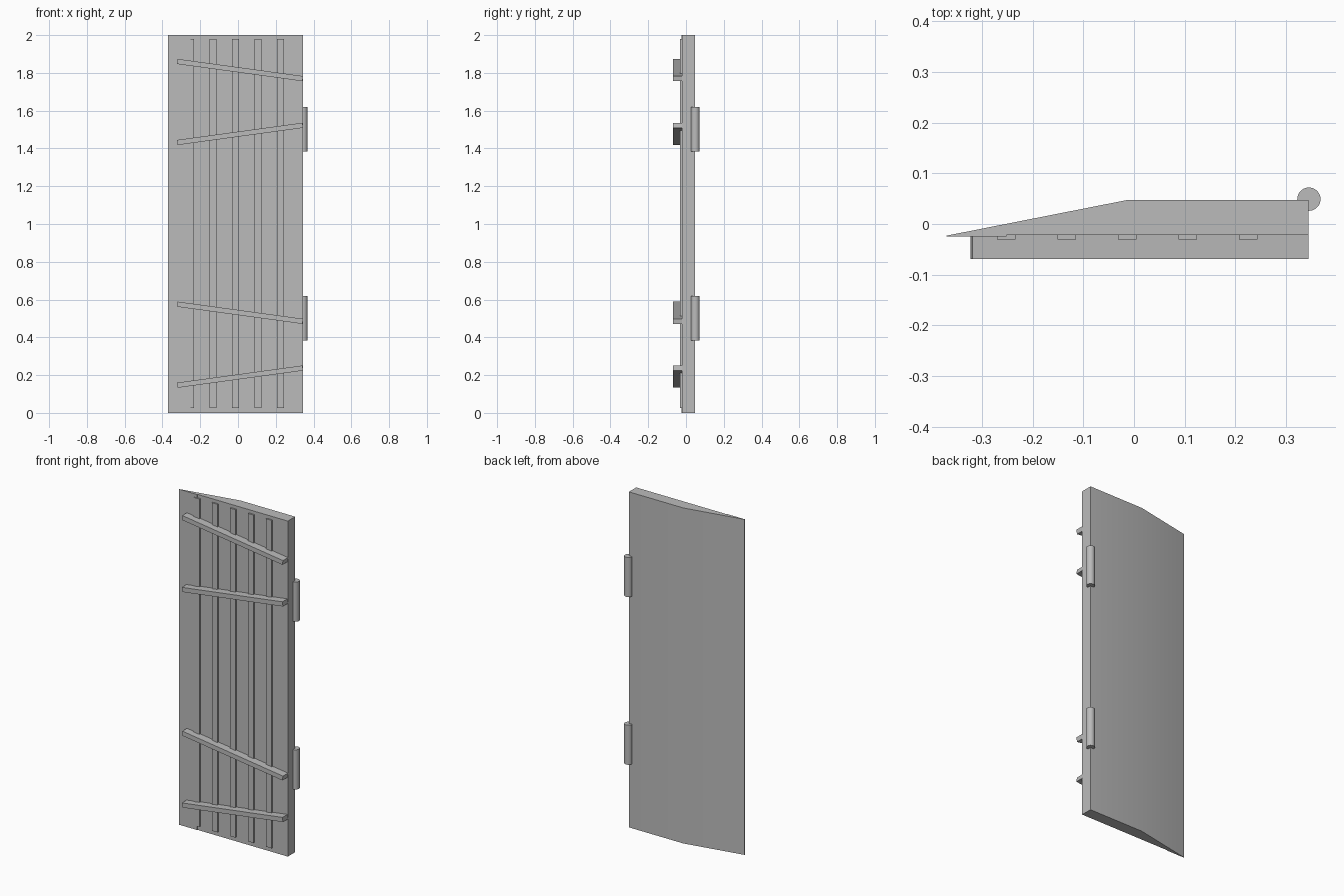
import bpy, bmesh, math
from mathutils import Matrix

cube = bpy.data.objects.get("Cube")
if cube:
    bpy.data.objects.remove(cube)

grey = bpy.data.materials.new("plain grey")
grey.use_nodes = True
colour = (0.5, 0.5, 0.5, 1)
grey.diffuse_color = colour
grey.node_tree.nodes["Principled BSDF"].inputs["Base Color"].default_value = colour


def finish(name, bm, smooth=False):
    bmesh.ops.recalc_face_normals(bm, faces=bm.faces)
    mesh = bpy.data.meshes.new(name)
    bm.to_mesh(mesh)
    bm.free()
    mesh.materials.append(grey)
    obj = bpy.data.objects.new(name, mesh)
    bpy.context.collection.objects.link(obj)
    if smooth:
        bpy.ops.object.select_all(action="DESELECT")
        obj.select_set(True)
        bpy.context.view_layer.objects.active = obj
        bpy.ops.object.shade_smooth_by_angle(angle=math.radians(30))
    return obj


def box(name, centre, size, tilt=0):
    bm = bmesh.new()
    matrix = (Matrix.Translation(centre) @ Matrix.Rotation(tilt, 4, "Y")
              @ Matrix.Diagonal((*size, 1)))
    bmesh.ops.create_cube(bm, size=1, matrix=matrix)
    return finish(name, bm)


# Door panel: wedge-shaped plan extruded to full height
plan = [(-0.37, -0.025), (-0.252, -0.025), (-0.252, -0.022),
        (0.344, -0.022), (0.344, 0.047), (-0.015, 0.047), (-0.37, -0.023)]
bm = bmesh.new()
base = bm.faces.new([bm.verts.new((x, y, 0)) for x, y in plan])
top = bmesh.ops.extrude_face_region(bm, geom=[base])["geom"]
bmesh.ops.translate(bm, vec=(0, 0, 2),
                    verts=[v for v in top if isinstance(v, bmesh.types.BMVert)])
finish("door_panel", bm, smooth=True)

# Thin upright battens on the front
for i in range(5):
    box(f"batten_{i + 1}", (-0.252 + i * 0.1193, -0.0255, 1.003),
        (0.037, 0.011, 1.955))

# Slanted cross bars, in two converging pairs
for level, z in (("lower", 0.361), ("upper", 1.646)):
    for place, sign in (("bottom", -1), ("top", 1)):
        box(f"{level}_{place}_bar", (0.011, -0.045, z + sign * 0.169),
            (0.67, 0.048, 0.027), sign * math.radians(7.8))

# Round hinge barrels on the back left edge
for level, z in (("lower", 0.502), ("upper", 1.502)):
    bm = bmesh.new()
    bmesh.ops.create_cone(bm, cap_ends=True, segments=32, radius1=0.023,
                          radius2=0.023, depth=0.236,
                          matrix=Matrix.Translation((0.345, 0.049, z)))
    finish(f"{level}_hinge", bm, smooth=True)
